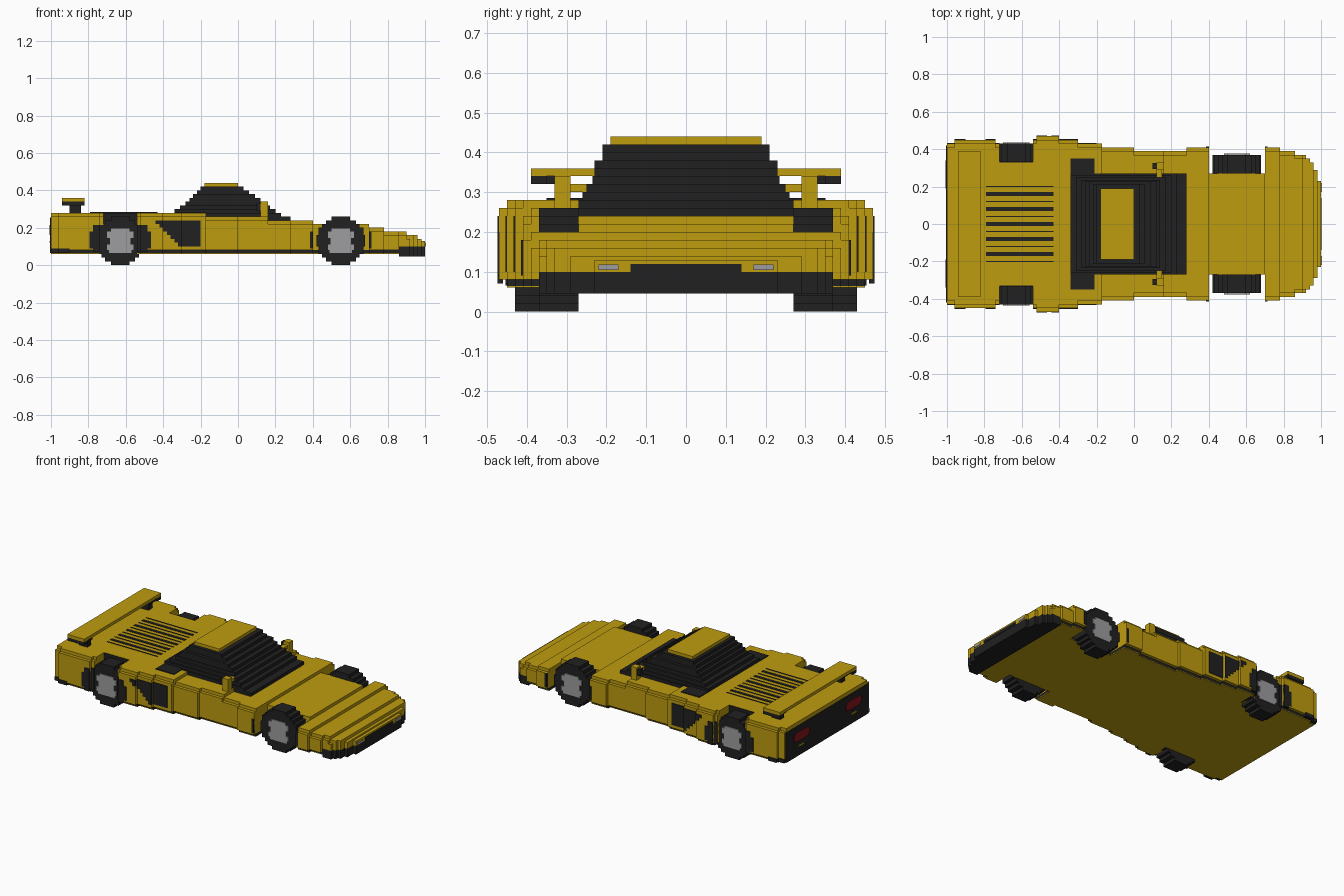
import bpy, bmesh, math

if "Cube" in bpy.data.objects:
    bpy.data.objects.remove(bpy.data.objects["Cube"], do_unlink=True)


def material(name, rgb):
    m = bpy.data.materials.new(name)
    m.use_nodes = True
    m.diffuse_color = (*rgb, 1)
    b = m.node_tree.nodes["Principled BSDF"]
    b.inputs["Base Color"].default_value = (*rgb, 1)
    b.inputs["Roughness"].default_value = 0.7
    return m


YELLOW = material("yellow paint", (0.52, 0.335, 0.005))
BLACK = material("black trim", (0.015, 0.015, 0.015))
GREY = material("grey metal", (0.34, 0.34, 0.35))
RED = material("red lamp", (0.25, 0.008, 0.012))


def part(name, mat, boxes, mirror=False):
    """One object made of boxes (x0, x1, y0, y1, z0, z1), optionally mirrored in y."""
    bm = bmesh.new()
    if mirror:
        boxes = list(boxes) + [(a, b, -d, -c, e, f) for a, b, c, d, e, f in boxes]
    for x0, x1, y0, y1, z0, z1 in boxes:
        vs = bmesh.ops.create_cube(bm, size=1)["verts"]
        for v in vs:
            v.co = (x0 if v.co.x < 0 else x1, y0 if v.co.y < 0 else y1, z0 if v.co.z < 0 else z1)
    me = bpy.data.meshes.new(name)
    bm.to_mesh(me)
    bm.free()
    me.materials.append(mat)
    ob = bpy.data.objects.new(name, me)
    bpy.context.collection.objects.link(ob)
    return ob


# Body stations: x start, x end, half width, top height
stations = [
    (-1.00, -0.96, 0.43, 0.28), (-0.96, -0.74, 0.45, 0.28), (-0.74, -0.72, 0.43, 0.28),
    (-0.72, -0.54, 0.33, 0.28), (-0.54, -0.52, 0.45, 0.28), (-0.52, -0.40, 0.47, 0.28),
    (-0.40, -0.30, 0.45, 0.28), (-0.30, -0.17, 0.43, 0.28), (-0.17, 0.00, 0.41, 0.26),
    (0.00, 0.16, 0.39, 0.26), (0.16, 0.28, 0.39, 0.24), (0.28, 0.40, 0.41, 0.24),
    (0.40, 0.70, 0.27, 0.22), (0.70, 0.78, 0.41, 0.20), (0.78, 0.86, 0.39, 0.18),
    (0.86, 0.90, 0.37, 0.18), (0.90, 0.92, 0.37, 0.16), (0.92, 0.94, 0.35, 0.16),
    (0.94, 0.96, 0.33, 0.16), (0.96, 0.98, 0.29, 0.14), (0.98, 1.00, 0.23, 0.13),
]


def half_width(x):
    return next(s[2] for s in stations if s[0] <= x < s[1])


body, sill, floor, lip = [], [], [], []
for x0, x1, w, top in stations:
    inset = 0.02 if w > 0.35 else 0
    low = 0.10 if x0 >= 0.86 else 0.08
    body += [(x0, x1, -w, w, low, top - 0.02),
             (x0, x1, -w + inset, w - inset, top - 0.02, top)]
    if x0 >= 0.86:
        lip.append((x0, x1, -w, w, 0.045, 0.10))
    else:
        s = w - (0.02 if w > 0.35 else 0)
        sill.append((x0, x1, -s, s, 0.064, 0.08))
        floor.append((x0, x1, -s, s, 0.06, 0.064))
part("body", YELLOW, body)
part("sill", BLACK, sill)
part("floor", YELLOW, floor)
part("front_lip", BLACK, lip)
part("front_grille", BLACK, [(1.0, 1.003, -0.14, 0.14, 0.10, 0.12)])
part("front_lamp", GREY, [(0.98, 1.004, 0.17, 0.22, 0.105, 0.118)], True)

# Cabin glass: stepped layers of x start, x end, half width, base height
layers = [
    (-0.30, 0.28, 0.27, 0.24), (-0.34, 0.23, 0.27, 0.26), (-0.34, 0.20, 0.26, 0.28),
    (-0.31, 0.17, 0.25, 0.30), (-0.28, 0.14, 0.235, 0.32), (-0.26, 0.12, 0.23, 0.34),
    (-0.24, 0.09, 0.23, 0.36), (-0.22, 0.06, 0.21, 0.38), (-0.20, 0.03, 0.21, 0.40),
]
part("cabin_glass", BLACK, [(a, b, -w, w, z, z + 0.02) for a, b, w, z in layers])
part("roof", YELLOW, [(-0.18, 0.0, -0.19, 0.19, 0.42, 0.44)])
part("rear_quarter_panel", BLACK, [(-0.34, -0.21, 0.26, 0.35, 0.28, 0.285),
                                   (-0.21, -0.17, 0.26, 0.27, 0.28, 0.285)], True)

# Side mirrors
part("mirror", YELLOW, [(0.12, 0.16, 0.29, 0.33, 0.26, 0.34),
                        (0.12, 0.15, 0.24, 0.29, 0.30, 0.32)], True)
part("mirror_glass", BLACK, [(0.10, 0.12, 0.295, 0.325, 0.29, 0.33)], True)

# Engine cover vents: wide slots with narrow ones between
vents = []
for i in range(-5, 6):
    h = 0.01 if i % 2 == 0 else 0.003
    vents.append((-0.79, -0.43, i * 0.04 - h, i * 0.04 + h, 0.28, 0.283))
part("engine_vents", BLACK, vents)

# Rear wing
part("wing", YELLOW, [(-0.94, -0.82, -0.39, 0.39, 0.34, 0.36)])
part("wing_end_pad", BLACK, [(-0.94, -0.82, 0.35, 0.39, 0.32, 0.34)], True)
part("wing_support", BLACK, [(-0.90, -0.84, 0.29, 0.33, 0.28, 0.32),
                             (-0.92, -0.83, 0.29, 0.35, 0.32, 0.34)], True)

# Tail panel, lamps and rear bumper corners
part("tail_panel", BLACK, [(-1.004, -1.0, -0.42, 0.42, 0.064, 0.255)])
part("tail_lamp", RED, [(-1.009, -1.004, 0.20, 0.33, 0.16, 0.215),
                        (-1.009, -1.004, 0.19, 0.34, 0.17, 0.205)][:1]
     + [(-1.009, -1.004, 0.19, 0.20, 0.17, 0.205), (-1.009, -1.004, 0.33, 0.34, 0.17, 0.205)], True)
part("tail_badge_plate", YELLOW, [(-1.007, -1.004, 0.24, 0.29, 0.122, 0.13)], True)
part("rear_bumper_corner", BLACK, [(-1.0, -0.96, 0.40, 0.434, 0.066, 0.09),
                                   (-0.96, -0.90, 0.42, 0.454, 0.066, 0.09)], True)

# Side intakes: stepped wedge of thin columns that follow the flank
intake = []
for i in range(12):
    x = -0.44 + i * 0.02
    z0 = max(0.10, 0.22 - i * 0.02)
    y = half_width(x + 0.01)
    intake.append((x, x + 0.02, y - 0.01, y + 0.004, z0, 0.24))
part("side_intake", BLACK, intake, True)


# Wheels: stacked rows forming a stepped disc, with a grey hub
def wheel(name, cx, y0, y1, r=0.13):
    rows, n = [], 13
    for i in range(n):
        z = (i + 0.5) * 2 * r / n
        w = round(math.sqrt(r * r - (z - r) ** 2) / 0.01) * 0.01
        rows.append((cx - w, cx + w, y0, y1, z - r / n, z + r / n))
    part(name + "_tyre", BLACK, rows, True)
    hub = []
    for a, b, w in [(-0.065, -0.05, 0.06), (-0.05, -0.02, 0.07), (-0.02, 0.015, 0.055),
                    (0.015, 0.05, 0.07), (0.05, 0.065, 0.05)]:
        hub.append((cx - w, cx + w, y1 - 0.01, y1 + 0.006, r + a, r + b))
    part(name + "_hub", GREY, hub, True)


wheel("front_wheel", 0.55, 0.27, 0.37)
wheel("rear_wheel", -0.63, 0.33, 0.43)


# Dark arch trim on the flanks beside each wheel
def arch(name, cx, edge, reach):
    boxes = []
    for s in (-1, 1):
        for z0, z1, r in [(0.07, 0.09, reach - 0.02), (0.09, 0.18, reach), (0.18, 0.215, reach - 0.02)]:
            a, b = edge, r
            while a < b - 1e-4:
                e = min(a + 0.02, b)
                xs = sorted((cx + s * a, cx + s * e))
                y = half_width(sum(xs) / 2)
                boxes.append((xs[0], xs[1], y - 0.01, y + 0.004, z0, min(z1, 0.18) if cx > 0 and s > 0 else z1))
                a = e
    part(name, BLACK, [b for b in boxes if b[5] - b[4] > 0.001], True)


arch("front_arch_trim", 0.55, 0.15, 0.165)
arch("rear_arch_trim", -0.63, 0.09, 0.165)
part("rear_arch_liner", BLACK, [(-0.72, -0.54, 0.325, 0.334, 0.08, 0.279)], True)
